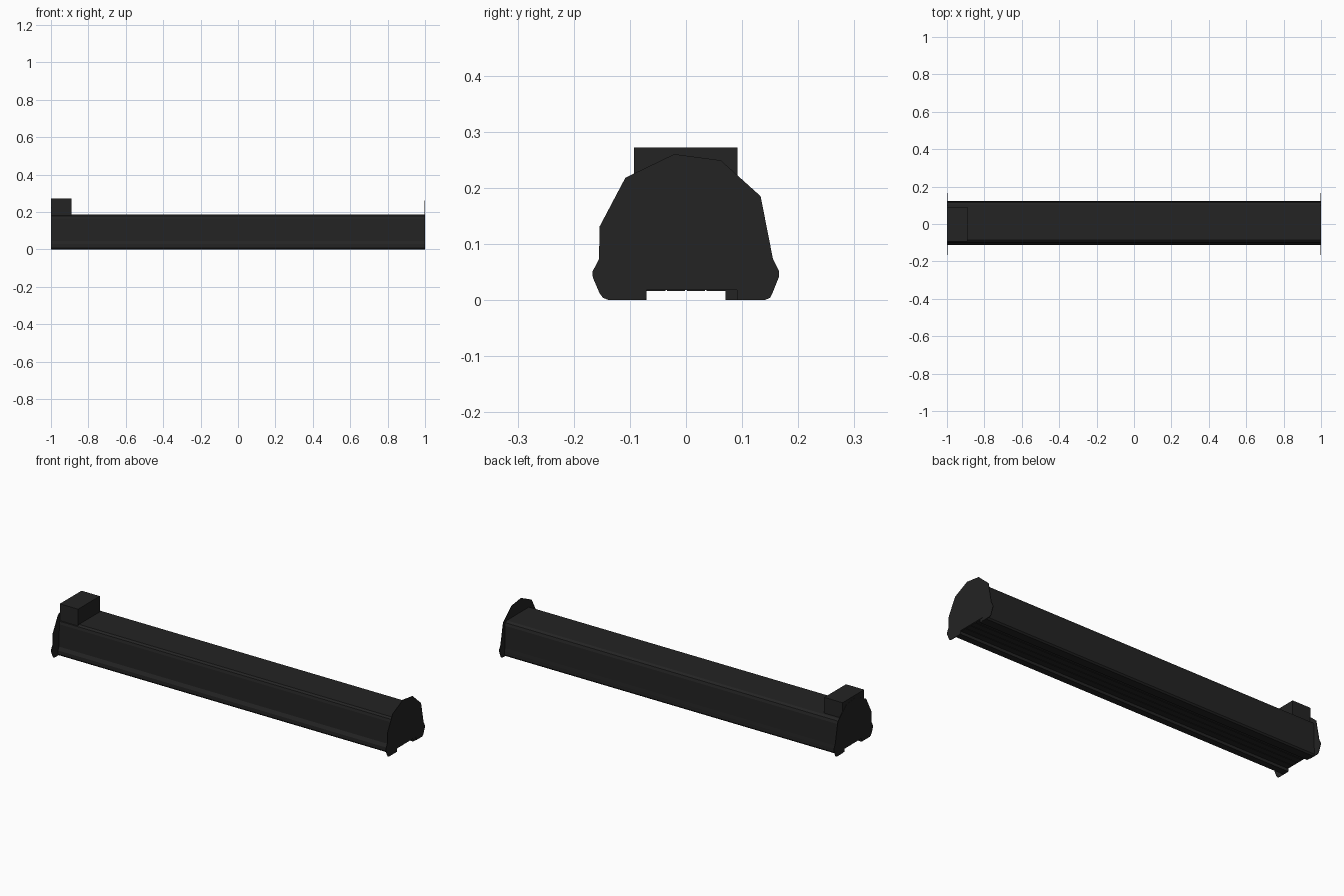
import bpy, bmesh

mat = bpy.data.materials.new("charcoal_black")
mat.diffuse_color = (0.017, 0.017, 0.017, 1)


def extrude_profile(name, pts, x0, x1):
    """Extrude a closed (y, z) outline along x."""
    bm = bmesh.new()
    face = bm.faces.new([bm.verts.new((x0, y, z)) for y, z in pts])
    res = bmesh.ops.extrude_face_region(bm, geom=[face])
    verts = [g for g in res["geom"] if isinstance(g, bmesh.types.BMVert)]
    bmesh.ops.translate(bm, verts=verts, vec=(x1 - x0, 0, 0))
    bmesh.ops.recalc_face_normals(bm, faces=bm.faces)
    me = bpy.data.meshes.new(name)
    bm.to_mesh(me)
    bm.free()
    me.materials.append(mat)
    ob = bpy.data.objects.new(name, me)
    bpy.context.collection.objects.link(ob)
    return ob


# Long housing: flared feet, rounded shoulders, grooved recess underneath
body = [(-0.070, 0.0), (-0.105, 0.0), (-0.112, 0.008), (-0.112, 0.028),
        (-0.102, 0.045), (-0.100, 0.165), (-0.096, 0.179), (-0.085, 0.187),
        (0.104, 0.187), (0.116, 0.179), (0.121, 0.165), (0.121, 0.045),
        (0.123, 0.028), (0.123, 0.008), (0.116, 0.0), (0.070, 0.0)]
groove = 0.0015
body.append((0.070, 0.016))
for y in (0.035, 0.0, -0.035):
    body += [(y + groove, 0.016), (y + groove, 0.022),
             (y - groove, 0.022), (y - groove, 0.016)]
body.append((-0.070, 0.016))
extrude_profile("housing", body, -0.997, 0.997)

# Thin end plates with a notch between the feet
plate = [(-0.070, 0.004), (-0.074, 0.0), (-0.138, 0.0), (-0.148, 0.004),
         (-0.154, 0.012), (-0.166, 0.040), (-0.167, 0.050), (-0.155, 0.073),
         (-0.154, 0.131), (-0.108, 0.218), (-0.021, 0.260), (0.062, 0.249),
         (0.133, 0.185), (0.155, 0.073), (0.166, 0.051), (0.166, 0.042),
         (0.154, 0.012), (0.150, 0.004), (0.140, 0.0), (0.091, 0.0),
         (0.091, 0.018), (-0.070, 0.018)]
for side, x in (("left", -1.0), ("right", 0.997)):
    extrude_profile(side + "_end_plate", plate, x, x + 0.003)

# Connector box on top of the left end
box = [(-0.093, 0.18), (0.092, 0.18), (0.092, 0.272), (-0.093, 0.272)]
extrude_profile("connector_box", box, -0.999, -0.89)
